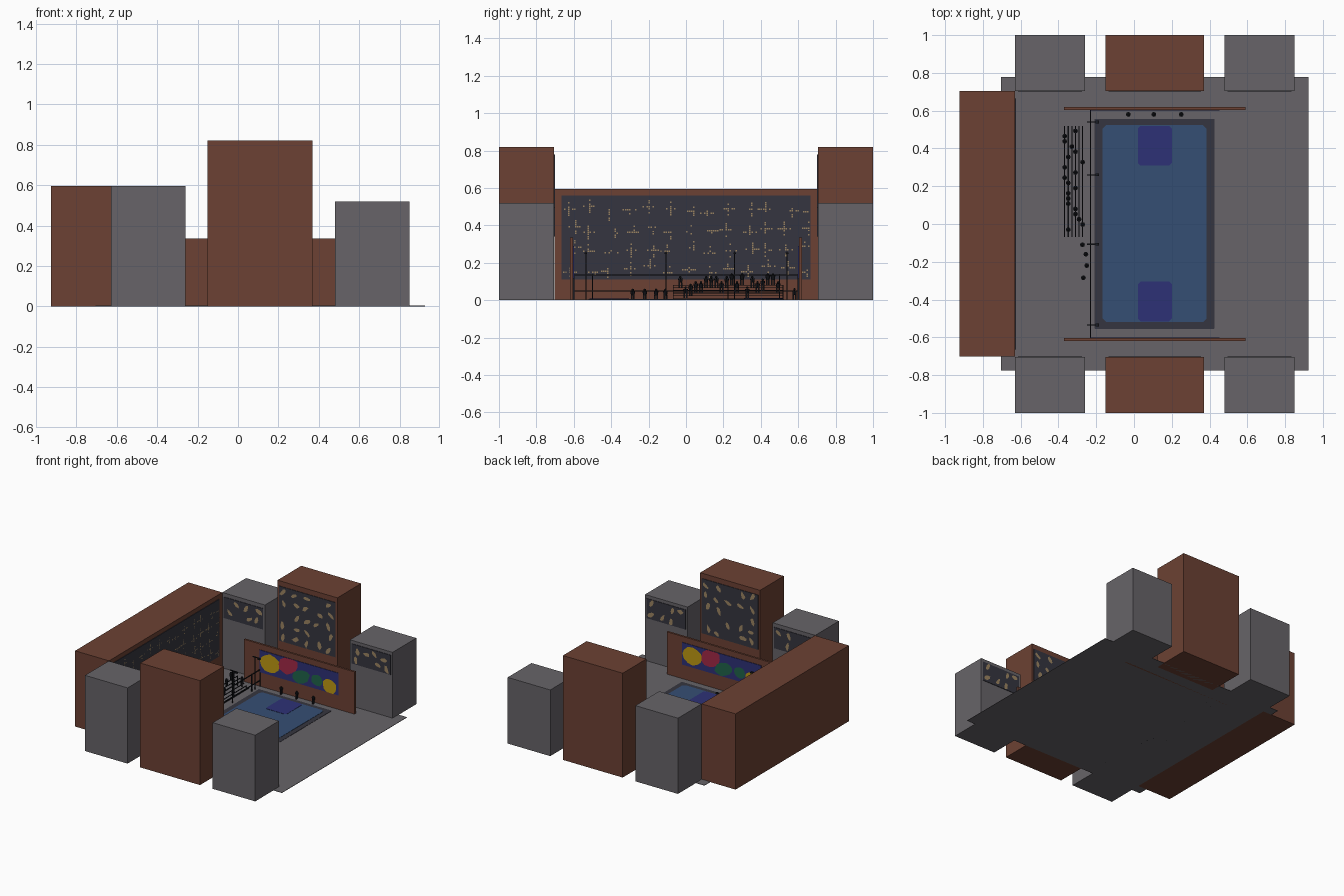
import bpy, bmesh, math, random
from mathutils import Vector

if "Cube" in bpy.data.objects:
    bpy.data.objects.remove(bpy.data.objects["Cube"])

random.seed(4)
Z = Vector((0, 0, 1))


def mat(name, r, g, b):
    m = bpy.data.materials.new(name)
    m.diffuse_color = (r, g, b, 1)
    m.use_nodes = True
    m.node_tree.nodes["Principled BSDF"].inputs["Base Color"].default_value = m.diffuse_color
    return m


BRICK = mat("brick red", .15, .053, .033)
GREY = mat("concrete grey", .135, .127, .14)
DARK = mat("dark slate", .036, .036, .050)
TAN = mat("lit window tan", .33, .23, .12)
BLUE = mat("court blue", .036, .077, .175)
NAVY = mat("key navy", .027, .031, .18)
BLACK = mat("iron black", .010, .011, .015)
YELLOW = mat("mural yellow", .52, .32, .006)
PINK = mat("mural pink", .36, .022, .062)
GREEN = mat("mural green", .014, .125, .068)


def finish(name, bm, mats):
    me = bpy.data.meshes.new(name)
    bm.to_mesh(me)
    bm.free()
    for m in mats:
        me.materials.append(m)
    ob = bpy.data.objects.new(name, me)
    bpy.context.collection.objects.link(ob)
    return ob


def add_box(bm, lo, hi):
    vs = bmesh.ops.create_cube(bm, size=1)["verts"]
    for v in vs:
        v.co = [(a + b) / 2 + c * (b - a) for a, b, c in zip(lo, hi, v.co)]


def boxes(name, m, *pairs):
    bm = bmesh.new()
    for lo, hi in pairs:
        add_box(bm, lo, hi)
    return finish(name, bm, [m])


def plate(name, origin, u, w, h, base, patches):
    """Thin upright plate; patches = (points, material), in (u, z) coordinates."""
    u, origin = Vector(u), Vector(origin)
    n = u.cross(Z)
    mats = [base]
    bm = bmesh.new()

    def poly(pts, d, i):
        f = bm.faces.new([bm.verts.new(origin + u * a + Z * b + n * d) for a, b in pts])
        f.material_index = i
        return f
    f = poly([(0, 0), (w, 0), (w, h), (0, h)], 0, 0)
    top = bmesh.ops.extrude_face_region(bm, geom=[f])["geom"]
    bmesh.ops.translate(bm, vec=n * .004, verts=[g for g in top if isinstance(g, bmesh.types.BMVert)])
    bmesh.ops.recalc_face_normals(bm, faces=bm.faces[:])
    for k, (pts, m) in enumerate(patches):
        if m not in mats:
            mats.append(m)
        pts = [(min(max(a, 0), w), min(max(b, 0), h)) for a, b in pts]
        poly(pts, .005 + .0003 * (k % 9), mats.index(m))
    return finish(name, bm, mats)


def blob(cx, cy, rx, ry, tilt=0, n=9, jitter=.3):
    pts = []
    for i in range(n):
        a, r = i * math.tau / n, 1 + random.uniform(-jitter, jitter)
        x, y = rx * r * math.cos(a), ry * r * math.sin(a)
        pts.append((cx + x * math.cos(tilt) - y * math.sin(tilt),
                    cy + x * math.sin(tilt) + y * math.cos(tilt)))
    return pts


def lit_blobs(w, h, step):
    """Irregular glowing patches scattered over a jittered grid."""
    out = []
    nx, ny = max(1, round(w / step)), max(1, round(h / step))
    for i in range(nx):
        for j in range(ny):
            if random.random() < .85:
                x = (i + random.uniform(.3, .7)) * w / nx
                y = (j + random.uniform(.3, .7)) * h / ny
                out.append((blob(x, y, .030, .015, random.uniform(0, 3.1), 7), TAN))
    return out


def lit_crosses(w, h, step):
    """Small square windows grouped in loose crosses."""
    out, s = [], .008
    for i in range(round(w / step)):
        for j in range(round(h / step)):
            cx = (i + random.uniform(.3, .7)) * step
            cy = (j + random.uniform(.3, .7)) * step
            for k in range(-3, 4):
                for dx, dy in ((k, 0), (0, k)):
                    if random.random() < .6:
                        x, y = cx + dx * .011, cy + dy * .011
                        if s < x < w - s and s < y < h - s:
                            out.append(([(x, y), (x + s, y), (x + s, y + s), (x, y + s)], TAN))
    return out


# Ground and the long block on the left
boxes("ground", GREY, ((-.705, -.775, 0), (.925, .778, .003)))
boxes("long_block", BRICK, ((-.925, -.702, 0), (-.63, .705, .595)))
plate("long_block_windows", (-.63, -.665, .11), (0, 1, 0), 1.33, .45, DARK, lit_crosses(1.33, .45, .105))

# Two facing rows of towers with window panels on the court side
for side, label in ((1, "back"), (-1, "front")):
    for part, x0, x1, h, m, z0, z1 in (("left", -.63, -.26, .595, GREY, .40, .565),
                                       ("middle", -.15, .37, .82, BRICK, .35, .78),
                                       ("right", .48, .85, .52, GREY, .34, .495)):
        lo, hi = sorted((side * .705, side * 1.0))
        boxes(f"{label}_{part}_tower", m, ((x0, lo, 0), (x1, hi, h)))
        w = x1 - x0 - .03
        plate(f"{label}_{part}_windows", ((x0 + .015) if side > 0 else (x1 - .015), side * .705, z0),
              (side, 0, 0), w, z1 - z0, DARK, lit_blobs(w, z1 - z0, .095))

    # Mural wall at each end of the court
    lo, hi = sorted((side * .604, side * .62))
    boxes(f"{label}_mural_wall", BRICK, ((-.37, lo, 0), (.59, hi, .335)))
    art = [(blob(cx, cy, rx, ry, t, 12, .08), m) for cx, cy, rx, ry, t, m in (
        (.09, .09, .085, .07, 0, YELLOW), (.25, .12, .09, .065, .5, PINK),
        (.36, .06, .08, .05, .4, GREEN), (.50, .07, .05, .045, 0, GREEN),
        (.61, .05, .06, .055, 0, YELLOW))]
    plate(f"{label}_mural", (-.233 if side > 0 else .453, side * .604, .115),
          (side, 0, 0), .686, .175, NAVY, art)


# Court: border, blue floor and keys, stacked as thin slabs with clipped corners
def slab(name, m, x0, x1, y0, y1, z, c):
    bm = bmesh.new()
    pts = [(x0 + c, y0), (x1 - c, y0), (x1, y0 + c), (x1, y1 - c),
           (x1 - c, y1), (x0 + c, y1), (x0, y1 - c), (x0, y0 + c)]
    f = bm.faces.new([bm.verts.new((x, y, z)) for x, y in pts])
    top = bmesh.ops.extrude_face_region(bm, geom=[f])["geom"]
    bmesh.ops.translate(bm, vec=(0, 0, .002), verts=[g for g in top if isinstance(g, bmesh.types.BMVert)])
    bmesh.ops.recalc_face_normals(bm, faces=bm.faces[:])
    finish(name, bm, [m])


slab("court_border", DARK, -.208, .425, -.555, .557, .003, .001)
slab("court_floor", BLUE, -.167, .385, -.52, .523, .005, .02)
slab("back_key", NAVY, .02, .20, .31, .52, .007, .014)
slab("front_key", NAVY, .02, .20, -.515, -.305, .007, .014)

# Fence along the court
T = .003
rails = [((-.23 - T, -.6, z - T), (-.23 + T, .6, z + T)) for z in (.05, .135)]
posts = [((-.23 - T, y - T, 0), (-.23 + T, y + T, .14)) for y in (-.6, -.5, .5, .6)]
boxes("fence", BLACK, *rails, *posts)

# Lamp posts with arm and lamp head
for i, y in enumerate((-.535, -.107, .26, .54)):
    boxes(f"lamp_post_{i + 1}", BLACK, ((-.23 - T, y - T, 0), (-.23 + T, y + T, .26)),
          ((-.25, y - T, .254), (-.19, y + T, .26)), ((-.205, y - .007, .246), (-.185, y + .007, .254)))

# Stepped bleachers: thin planks on upright supports
steps = [(-.272 - .019 * k, .012 + .014 * k) for k in range(6)]
planks = [((x - T, -.07, z - .004), (x + T, .52, z)) for x, z in steps]
legs = [((x - .002, y - .002, 0), (x + .002, y + .002, z)) for x, z in steps[1::2] for y in (-.068, .225, .518)]
boxes("bleachers", BLACK, *planks, *legs)


# Spectators: legs, tapered body and head
def person(name, x, y, z, h=.062):
    bm = bmesh.new()
    for d in (-.006, .006):
        add_box(bm, (x - .004, y + d - .004, z), (x + .004, y + d + .004, z + h * .45))
    body = bmesh.ops.create_cone(bm, cap_ends=True, segments=8, radius1=.009, radius2=.013, depth=h * .38)
    bmesh.ops.translate(bm, vec=(x, y, z + h * .6), verts=body["verts"])
    head = bmesh.ops.create_icosphere(bm, subdivisions=1, radius=.0075)
    bmesh.ops.translate(bm, vec=(x, y, z + h * .89), verts=head["verts"])
    finish(name, bm, [BLACK])


spots = [(-.273, -.11, 0), (-.255, -.16, 0), (-.25, -.22, 0), (-.268, -.285, 0),
         (-.03, .58, .003), (.105, .58, .003), (.25, .58, .003)]
for k in range(20):
    x, z = steps[random.choice((0, 1, 2, 3, 4, 5, 5, 4))]
    spots.append((x, -.03 + .0275 * k, z))
for i, (x, y, z) in enumerate(spots):
    person(f"spectator_{i + 1}", x, y, z)
